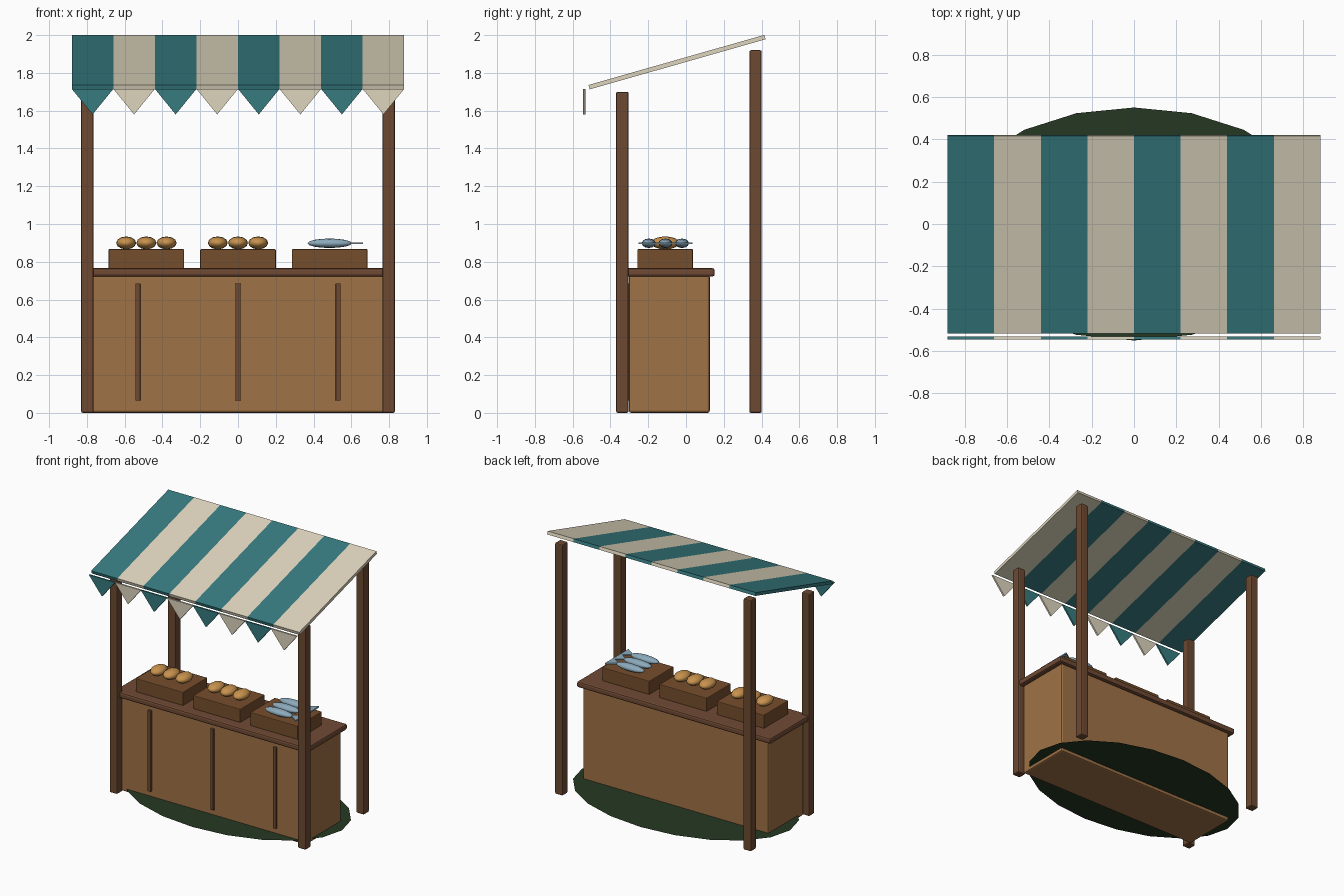
import bpy, bmesh, math
from mathutils import Matrix, Vector

if "Cube" in bpy.data.objects:
    bpy.data.objects.remove(bpy.data.objects["Cube"])


def material(name, rgb):
    m = bpy.data.materials.new(name)
    lin = [((c / 255 + 0.055) / 1.055) ** 2.4 for c in rgb]
    m.diffuse_color = (*lin, 1)
    m.use_nodes = True
    m.node_tree.nodes["Principled BSDF"].inputs["Base Color"].default_value = m.diffuse_color
    return m


POST = material("dark_wood", (108, 73, 49))
BODY = material("light_wood", (160, 114, 70))
TOP = material("counter_wood", (112, 74, 52))
CRATE = material("crate_wood", (118, 78, 44))
TEAL = material("teal_cloth", (54, 123, 128))
CREAM = material("cream_cloth", (222, 213, 190))
CRUST = material("bread_crust", (200, 146, 78))
SCALES = material("fish_skin", (140, 170, 188))
MOSS = material("dark_green", (38, 56, 34))


def finish(bm, name, mat, smooth=False):
    bmesh.ops.recalc_face_normals(bm, faces=bm.faces[:])
    me = bpy.data.meshes.new(name)
    bm.to_mesh(me)
    bm.free()
    me.materials.append(mat)
    for p in me.polygons:
        p.use_smooth = smooth
    ob = bpy.data.objects.new(name, me)
    bpy.context.collection.objects.link(ob)
    return ob


def box(name, x, y, z, mat, bevel=0.0, tilt=0.0):
    """Box from (min, max) ranges, optionally bevelled and tilted about x."""
    size = Vector((x[1] - x[0], y[1] - y[0], z[1] - z[0]))
    mid = Vector((sum(x) / 2, sum(y) / 2, sum(z) / 2))
    bm = bmesh.new()
    bmesh.ops.create_cube(bm, size=1)
    bmesh.ops.scale(bm, vec=size, verts=bm.verts)
    if bevel:
        bmesh.ops.bevel(bm, geom=bm.edges[:], offset=bevel, segments=2,
                        profile=0.5, affect='EDGES')
    bm.transform(Matrix.Translation(mid) @ Matrix.Rotation(tilt, 4, 'X'))
    return finish(bm, name, mat)


def prism(name, pts, offset, mat):
    """Extrude a flat outline by an offset vector."""
    bm = bmesh.new()
    f = bm.faces.new([bm.verts.new(p) for p in pts])
    new = bmesh.ops.extrude_face_region(bm, geom=[f])["geom"]
    bmesh.ops.translate(bm, vec=offset,
                        verts=[g for g in new if isinstance(g, bmesh.types.BMVert)])
    return finish(bm, name, mat)


def ellipsoid(name, loc, radii, mat, axis_rot=None):
    bm = bmesh.new()
    bmesh.ops.create_uvsphere(bm, u_segments=12, v_segments=8, radius=1)
    if axis_rot:
        bm.transform(axis_rot)
    bm.transform(Matrix.Translation(loc) @ Matrix.Diagonal((*radii, 1)))
    return finish(bm, name, mat, True)


def disc(name, rx, ry, z):
    bm = bmesh.new()
    bm.faces.new([bm.verts.new((rx * math.cos(i * math.tau / 20),
                                ry * math.sin(i * math.tau / 20), z)) for i in range(20)])
    return finish(bm, name, MOSS)


# Ground patch
disc("ground_patch", 0.88, 0.55, 0.025)
disc("ground_patch_inner", 0.54, 0.34, 0.023)

# Posts
for side, sx in (("left", -0.797), ("right", 0.797)):
    xr = (sx - 0.033, sx + 0.033)
    box(f"front_post_{side}", xr, (-0.37, -0.304), (0, 1.70), POST, 0.009)
    box(f"rear_post_{side}", xr, (0.335, 0.401), (0, 1.92), POST, 0.009)

# Counter with battens
box("counter_body", (-0.785, 0.785), (-0.302, 0.126), (0, 0.73), BODY, 0.012)
box("counter_top", (-0.82, 0.82), (-0.335, 0.152), (0.722, 0.766), TOP, 0.012)
for i, x in enumerate((-0.53, 0, 0.53)):
    box(f"front_batten_{i}", (x - 0.013, x + 0.013), (-0.318, -0.29),
        (0.065, 0.685), POST, 0.003)

# Striped awning and pointed valance
TILT = math.atan2(0.265, 0.931)
for i in range(8):
    x0 = -0.88 + 0.22 * i
    mat = CREAM if i % 2 else TEAL
    box(f"awning_stripe_{i}", (x0, x0 + 0.22), (-0.5315, 0.4365),
        (1.845, 1.869), mat, tilt=TILT)
    prism(f"valance_point_{i}",
          [(x0, -0.545, 1.715), (x0 + 0.22, -0.545, 1.715), (x0 + 0.11, -0.545, 1.58)],
          (0, 0.013, 0), mat)

# Crates
for i, x in enumerate((-0.485, 0, 0.485)):
    box(f"crate_{i}", (x - 0.2, x + 0.2), (-0.258, 0.037), (0.762, 0.867), CRATE, 0.005)

# Loaves in two crates
to_y = Matrix.Rotation(math.pi / 2, 4, 'X')
for c, x in enumerate((-0.485, 0)):
    for k in (-1, 0, 1):
        ellipsoid(f"loaf_{c}_{k + 1}", (x + 0.107 * k, -0.11, 0.9),
                  (0.053, 0.075, 0.034), CRUST, to_y)

# Fish with flat tails
to_x = Matrix.Rotation(math.pi / 2, 4, 'Y')
for k in range(3):
    y = -0.197 + 0.088 * k
    ellipsoid(f"fish_{k}", (0.485, y, 0.898), (0.117, 0.037, 0.025), SCALES, to_x)
    prism(f"fish_tail_{k}",
          [(0.585, y, 0.893), (0.663, y - 0.055, 0.893), (0.663, y + 0.055, 0.893)],
          (0, 0, 0.01), SCALES)
